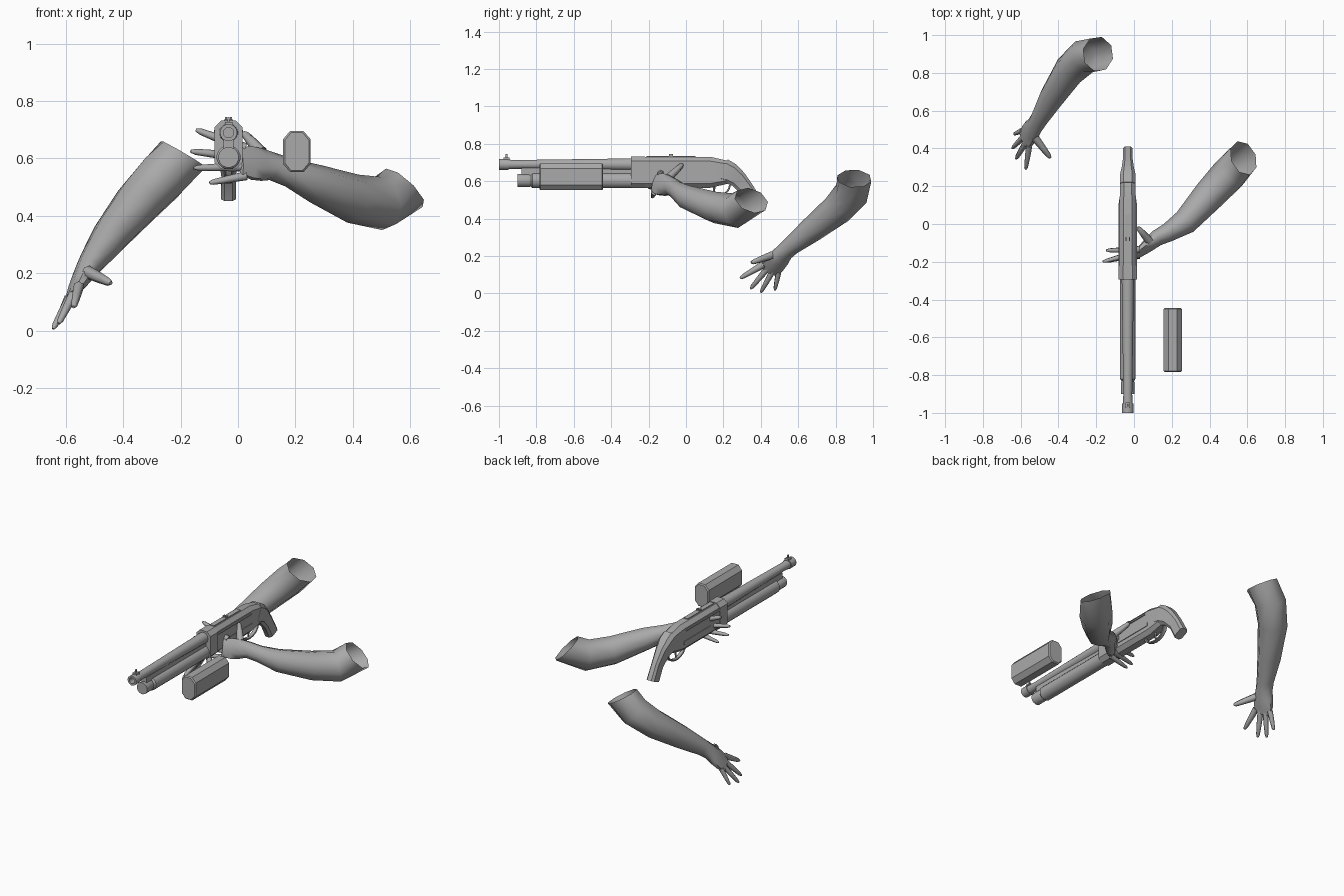
import bpy, bmesh, math
from mathutils import Vector

default_cube = bpy.data.objects.get("Cube")
if default_cube:
    bpy.data.objects.remove(default_cube)

# One plain material for everything
colour = (.4, .4, .4, 1)
grey = bpy.data.materials.new("plain grey")
grey.use_nodes = True
grey.diffuse_color = colour
grey.node_tree.nodes["Principled BSDF"].inputs["Base Color"].default_value = colour

gun_x = -.033
barrel_z = .69
magazine_z = .604
receiver_z = .648


def round_section(count):
    angles = [math.tau * (i + .5) / count for i in range(count)]
    return [(math.cos(angle), math.sin(angle)) for angle in angles]


def chamfered_section(flat_width, flat_height):
    corners = []
    for sx, sy in ((1, 1), (-1, 1), (-1, -1), (1, -1)):
        pair = [(sx, sy * flat_height), (sx * flat_width, sy)]
        corners += pair if sx == sy else pair[::-1]
    return corners


def finish(name, bm, sharp_angle):
    bmesh.ops.recalc_face_normals(bm, faces=bm.faces)
    mesh = bpy.data.meshes.new(name)
    bm.to_mesh(mesh)
    bm.free()
    mesh.materials.append(grey)
    part = bpy.data.objects.new(name, mesh)
    bpy.context.collection.objects.link(part)
    bpy.ops.object.select_all(action='DESELECT')
    part.select_set(True)
    bpy.context.view_layer.objects.active = part
    bpy.ops.object.shade_smooth_by_angle(angle=math.radians(sharp_angle))


def skin(name, rings, open_end=False, sharp_angle=35):
    """Join rings of points into one surface with capped ends."""
    bm = bmesh.new()
    loops = [[bm.verts.new(point) for point in ring] for ring in rings]
    for near, far in zip(loops, loops[1:]):
        for k in range(len(near)):
            bm.faces.new((near[k - 1], near[k], far[k], far[k - 1]))
    bm.faces.new(loops[0])
    if not open_end:
        bm.faces.new(loops[-1])
    finish(name, bm, sharp_angle)


def loft(name, rows, section, wide=(1, 0, 0), end_direction=None, **options):
    """Sweep a section along rows of (centre, half width, half depth)."""
    centres = [Vector(row[0]) for row in rows]
    last = len(rows) - 1
    rings = []
    for i, (centre, width, depth) in enumerate(rows):
        along = centres[min(i + 1, last)] - centres[max(i - 1, 0)]
        if end_direction and i == last:
            along = Vector(end_direction)
        along.normalize()
        across = Vector(wide)
        across = (across - along * across.dot(along)).normalized()
        up = along.cross(across)
        rings.append([centres[i] + across * width * p + up * depth * q for p, q in section])
    skin(name, rings, **options)


def lathe(name, z, profile):
    """Turn a profile of (y, radius) around a line along the gun."""
    section = round_section(16)
    skin(name, [[Vector((gun_x + r * p, y, z + r * q)) for p, q in section] for y, r in profile])


def box(name, centre, size):
    bm = bmesh.new()
    bmesh.ops.create_cube(bm, size=1)
    bmesh.ops.scale(bm, vec=size, verts=bm.verts)
    bmesh.ops.translate(bm, vec=centre, verts=bm.verts)
    finish(name, bm, sharp_angle=35)


# Barrel with an open bore and muzzle ring; magazine tube with a stepped cap
muzzle = .03
bore = .018
lathe("barrel", barrel_z, [(-.9, bore), (-1, bore), (-1, muzzle), (-.95, muzzle),
                           (-.95, .026), (-.9, .024), (-.28, .033)])
tube = .042
cap = .036
lathe("magazine_tube", magazine_z, [(-.9, cap), (-.84, cap), (-.83, .033), (-.82, tube), (-.28, tube)])
box("barrel_rib", (gun_x, -.58, .65), (.035, .6, .04))

# Sights
box("front_sight_base", (gun_x, -.96, .72), (.026, .03, .014))
box("front_sight_post", (gun_x, -.96, .735), (.008, .012, .02))
for side in (-1, 1):
    box("rear_sight_blade", (gun_x + side * .009, -.08, .737), (.007, .02, .016))

# Receiver with front collar, top rail and side details
receiver_section = chamfered_section(.5, .72)
loft("receiver", [((gun_x, y, receiver_z), width, height) for y, width, height in
                  ((-.29, .043, .083), (.13, .043, .083), (.22, .04, .062))], receiver_section)
loft("receiver_collar", [((gun_x, y, receiver_z), .049, .085) for y in (-.295, -.22)], receiver_section)
box("top_rail", (gun_x, -.08, .73), (.03, .26, .012))
for side in (-1, 1):
    box("side_rail", (gun_x + side * .044, -.06, .695), (.012, .34, .008))
    box("side_plate", (gun_x + side * .043, 0, .622), (.008, .26, .02))

# Curved pistol grip, narrowing behind the receiver
loft("grip", [((gun_x, y, z), width, depth) for y, z, width, depth in
              ((.2, .655, .042, .066), (.24, .64, .042, .058), (.28, .61, .032, .047),
               (.33, .55, .025, .039), (.375, .468, .026, .04))],
     chamfered_section(.55, .65), end_direction=(0, .4, -.9))

# Trigger and its guard
guard_angles = [math.pi * step / 8 for step in range(9)]
loft("trigger_guard", [((gun_x, .15 - .085 * math.cos(angle), .58 - .062 * math.sin(angle)), .012, .005)
                       for angle in guard_angles], chamfered_section(.8, .6))
loft("trigger", [((gun_x, .15, .58), .006, .008), ((gun_x, .15, .53), .004, .004)], round_section(6))

# Detached pump handle with lightly bevelled ends
half_length = .17
bevel = .006
loft("pump_handle", [((.205, side * (half_length - inset) - .614, .624), .048 - shrink, .072 - shrink)
                     for side, inset, shrink in ((-1, 0, bevel), (-1, bevel, 0), (1, bevel, 0), (1, 0, bevel))],
     chamfered_section(.48, .6), sharp_angle=25)


def digit(name, base, tip, radius, wide):
    base, tip = Vector(base), Vector(tip)
    taper = ((0, 1), (.5, .82), (.9, .6), (1, .3))
    loft(name, [(base.lerp(tip, t), radius * r, radius * r) for t, r in taper],
         round_section(6), wide, sharp_angle=60)


def arm(side, index_knuckle, little_knuckle, wrist, forearm, opening, thumb_tip, finger_tips):
    """Arm from knuckles to an open upper end, with a thumb and four fingers."""
    index_knuckle, little_knuckle, wrist = map(Vector, (index_knuckle, little_knuckle, wrist))
    wide = index_knuckle - little_knuckle
    knuckles = index_knuckle.lerp(little_knuckle, .5)
    palm = ((-.2, .053, .014), (.2, .064, .025), (.6, .06, .034), (1, .05, .042))
    rows = [(knuckles.lerp(wrist, t), width, depth) for t, width, depth in palm]
    for i, centre in enumerate(forearm):
        radius = min(.05 + i * .018, .094)
        rows.append((centre, radius, radius))
    loft(side + "_arm", rows, round_section(8), wide, end_direction=opening, open_end=True, sharp_angle=60)

    thumb_base = knuckles.lerp(wrist, .6) + wide.normalized() * .045
    digit(side + "_thumb", thumb_base, thumb_tip, .023, wide)
    for i, (finger, tip) in enumerate(zip(("index", "middle", "ring", "little"), finger_tips)):
        base = index_knuckle.lerp(little_knuckle, i / 3)
        digit(side + "_" + finger + "_finger", base, tip, .019 - i * .001, wide)


# Arm reaching around the receiver
arm("left", (.025, -.135, .635), (.03, -.17, .54), (.12, -.075, .572),
    forearm=((.18, -.045, .55), (.27, .01, .512), (.4, .155, .46), (.5, .262, .443), (.58, .35, .498)),
    opening=(.65, .3, .7), thumb_tip=(.02, -.018, .69),
    finger_tips=((-.147, -.14, .7), (-.165, -.2, .625), (-.155, -.2, .567), (-.1, -.18, .515)))

# Free arm hanging behind
arm("right", (-.555, .415, .155), (-.59, .495, .115), (-.522, .525, .22),
    forearm=((-.5, .56, .252), (-.44, .665, .335), (-.345, .81, .45), (-.265, .885, .535), (-.19, .9, .615)),
    opening=(.5, .05, .85), thumb_tip=(-.443, .35, .165),
    finger_tips=((-.573, .29, .082), (-.625, .345, .025), (-.645, .4, .006), (-.635, .475, .018)))
